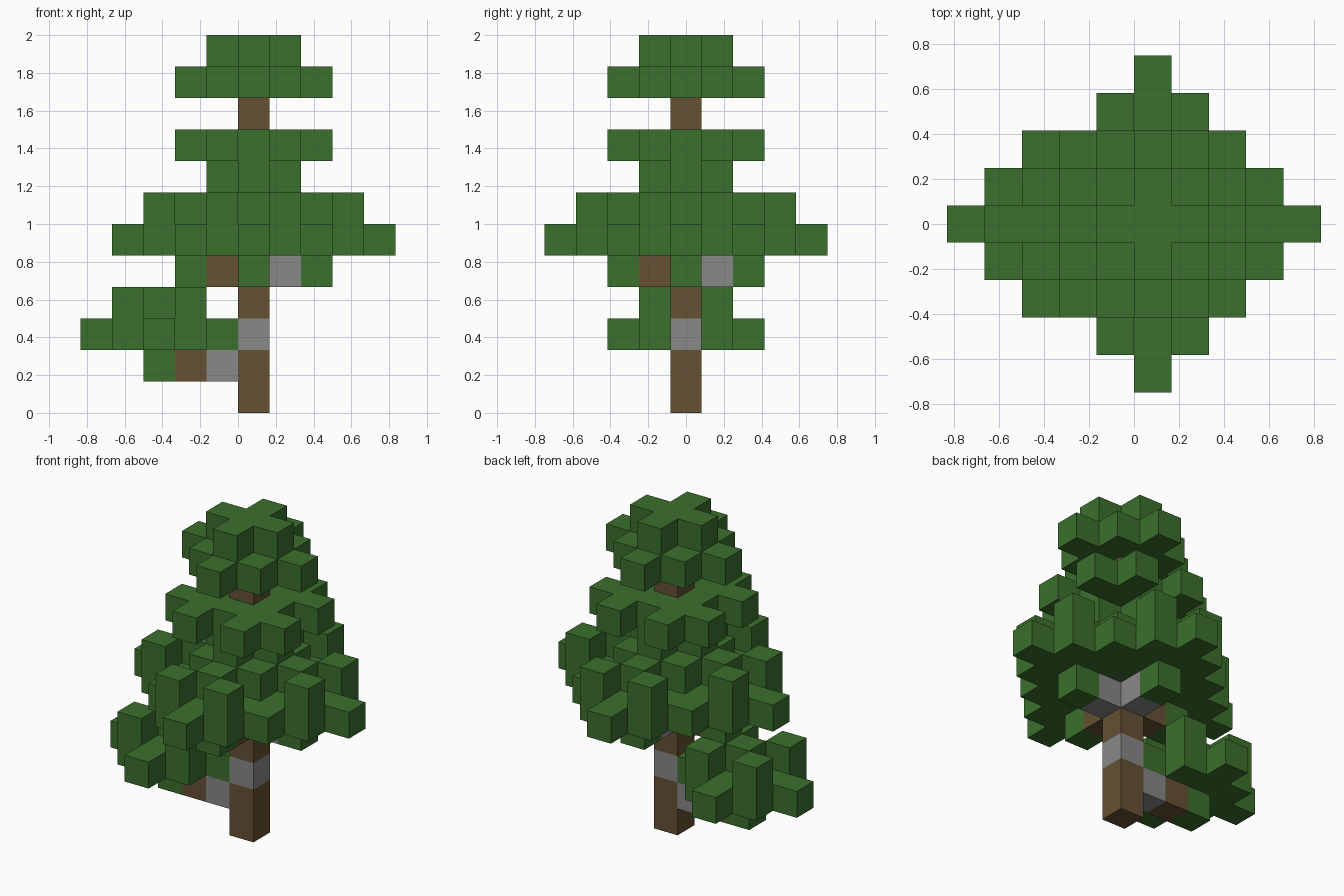
import bpy
import bmesh
from mathutils import Vector

if "Cube" in bpy.data.objects:
    bpy.data.objects.remove(bpy.data.objects["Cube"], do_unlink=True)

CELL = 1 / 6                                # edge of one block
ORIGIN = Vector((CELL / 2, 0, CELL / 2))    # centre of the lowest trunk block
AXES = [(1, 0), (-1, 0), (0, 1), (0, -1)]


def material(name, colour):
    mat = bpy.data.materials.new(name)
    mat.use_nodes = True
    mat.diffuse_color = (*colour, 1)
    mat.node_tree.nodes["Principled BSDF"].inputs["Base Color"].default_value = (*colour, 1)
    return mat


GREEN = material("leaf_green", (0.044, 0.160, 0.026))
BROWN = material("bark_brown", (0.130, 0.082, 0.033))
GREY = material("bark_grey", (0.246, 0.246, 0.246))


# Sets of blocks, as (column, row, layer) from the trunk base
def diamond(x, y, z, r):
    return {(x + i, y + j, z) for i in range(-r, r + 1) for j in range(-r, r + 1)
            if abs(i) + abs(j) <= r}


def diagonal_cross(x, y, z):
    return {(x, y, z)} | {(x + i, y + j, z) for i in (-1, 1) for j in (-1, 1)}


def branch_tuft(x, y, z):
    return {(x, y, z)} | diamond(x, y, z + 1, 2) | diagonal_cross(x, y, z + 2)


def notched_layer(z):
    return {(i, j, z) for i in range(-2, 3) for j in range(-2, 3)
            if abs(i) + abs(j) <= 3 and (abs(i), abs(j)) not in {(0, 2), (2, 0)}}


# Wood: each block carries its bark colour
trunk = {(0, 0, z): GREY if z == 2 else BROWN for z in range(10)}
low_branch = {(-1, 0, 1): GREY, (-2, 0, 1): BROWN}
upper_branches = {(i, j, 4): GREY if i + j > 0 else BROWN for i, j in AXES}

# Foliage tiers
low_tuft = branch_tuft(-3, 0, 1)
wide_tier = diamond(0, 0, 6, 1)
for i, j in AXES:
    wide_tier |= branch_tuft(2 * i, 2 * j, 4)
middle_tier = diamond(0, 0, 7, 1) | notched_layer(8)
crown = diamond(0, 0, 10, 2) | diamond(0, 0, 11, 1)

parts = {"trunk": trunk, "low_branch": low_branch, "upper_branches": upper_branches}
wood = set(trunk) | set(low_branch) | set(upper_branches)
for name, cells in (("low_branch_leaves", low_tuft), ("wide_leaf_tier", wide_tier),
                    ("middle_leaf_tier", middle_tier), ("crown_leaves", crown)):
    parts[name] = {c: GREEN for c in cells - wood}

filled = set().union(*parts.values())


# Build only the outer faces of each part
def build(name, blocks):
    mats = list(dict.fromkeys(blocks.values()))
    bm = bmesh.new()
    for cell, mat in sorted(blocks.items(), key=lambda b: b[0]):
        centre = ORIGIN + Vector(cell) * CELL
        for axis in range(3):
            for sign in (-1, 1):
                n, u = Vector((0, 0, 0)), Vector((0, 0, 0))
                n[axis] = sign
                u[(axis + 1) % 3] = 1
                v = n.cross(u)
                if tuple(int(c + d) for c, d in zip(cell, n)) in filled:
                    continue
                corners = [n - u - v, n + u - v, n + u + v, n - u + v]
                face = bm.faces.new([bm.verts.new(centre + c * CELL / 2) for c in corners])
                face.material_index = mats.index(mat)
    bmesh.ops.remove_doubles(bm, verts=bm.verts, dist=CELL / 100)
    mesh = bpy.data.meshes.new(name)
    bm.to_mesh(mesh)
    bm.free()
    for mat in mats:
        mesh.materials.append(mat)
    bpy.context.collection.objects.link(bpy.data.objects.new(name, mesh))


for part, blocks in parts.items():
    build(part, blocks)
